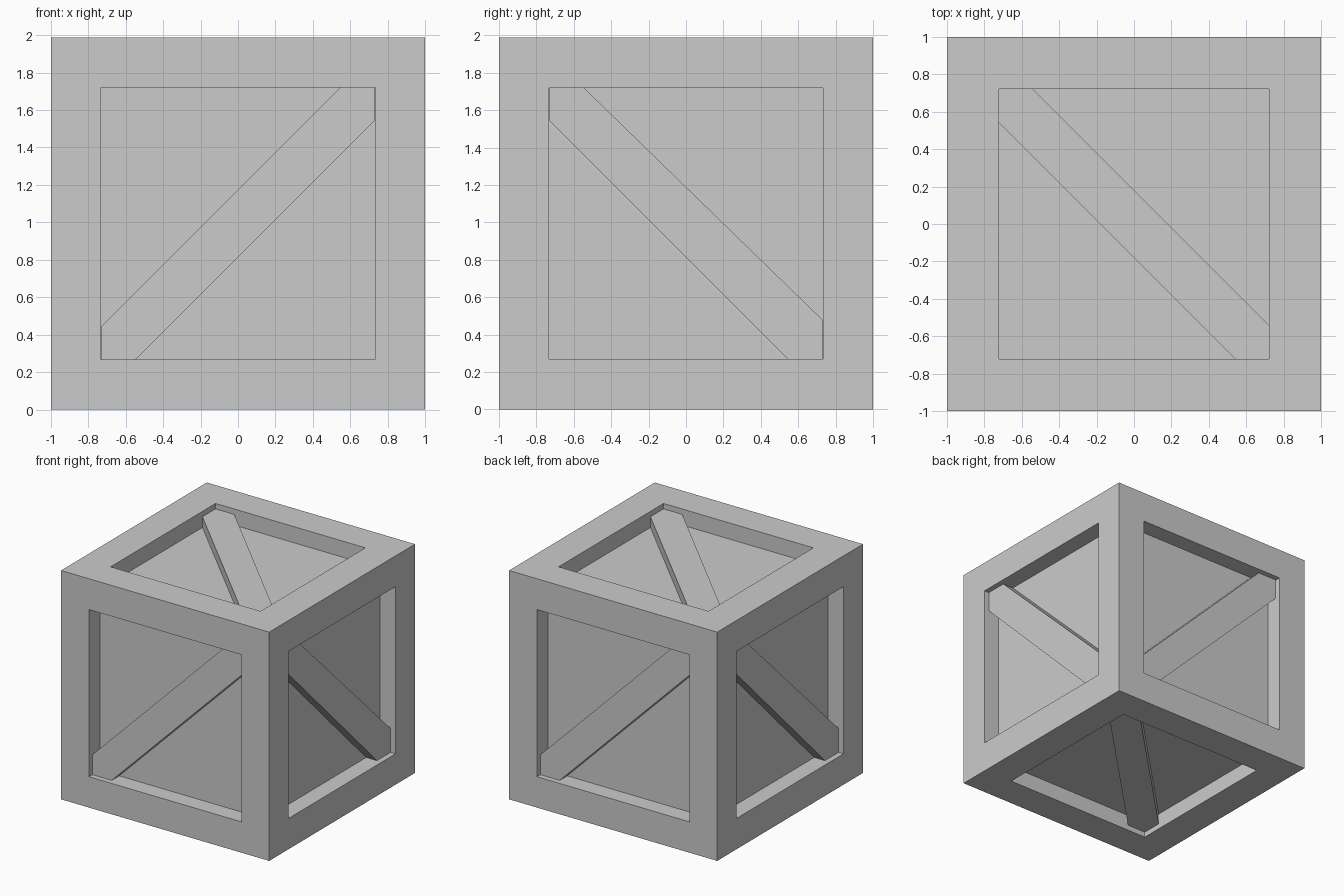
import bpy, bmesh
from mathutils import Vector, Matrix

if "Cube" in bpy.data.objects:
    bpy.data.objects.remove(bpy.data.objects["Cube"])

H = 1.987
MID = Vector((0, 0, H / 2))


def finish(bm, name):
    bmesh.ops.recalc_face_normals(bm, faces=bm.faces[:])
    mesh = bpy.data.meshes.new(name)
    bm.to_mesh(mesh)
    bm.free()
    obj = bpy.data.objects.new(name, mesh)
    bpy.context.collection.objects.link(obj)
    return obj


# Crate body: a box whose six faces are inset and sunk to leave a frame
bm = bmesh.new()
bmesh.ops.create_cube(bm, size=1, matrix=Matrix.Translation(MID) @ Matrix.Diagonal((2, 2, H, 1)))
bm.normal_update()
for face in bm.faces[:]:
    n = face.normal.copy()
    upright = abs(n.z) < 0.5
    bmesh.ops.inset_individual(bm, faces=[face], thickness=0.268 if upright else 0.28,
                               use_even_offset=True)
    panel = bmesh.ops.extrude_discrete_faces(bm, faces=[face])["faces"][0]
    bmesh.ops.translate(bm, verts=panel.verts[:], vec=-n * (0.15 if upright else 0.14))
finish(bm, "crate_body")


def brace(name, u, v, n, half, dist, rising, tip=0.18):
    """Diagonal plank lying in a recess, its ends filling two corners."""
    u, v, n = Vector(u), Vector(v), Vector(n)
    a = half - 0.18
    outline = [(-half, -half), (-a, -half), (half, half - tip), (half, half), (a, half), (-half, -a)]
    if not rising:
        outline = [(x, -y) for x, y in outline]
    bm = bmesh.new()
    base = [bm.verts.new(MID + u * x + v * y + n * (dist - 0.16)) for x, y in outline]
    face = bm.faces.new(base)
    top = bmesh.ops.extrude_face_region(bm, geom=[face], use_keep_orig=True)
    verts = [g for g in top["geom"] if isinstance(g, bmesh.types.BMVert)]
    bmesh.ops.translate(bm, verts=verts, vec=n * 0.113)
    finish(bm, name)


# Diagonal braces, opposite sides are half-turn copies
Z = (0, 0, 1)
for s, fb, rl in ((1, "front", "right"), (-1, "back", "left")):
    brace(fb + "_brace", (s, 0, 0), Z, (0, -s, 0), 0.73, 1, True)
    brace(rl + "_brace", (0, s, 0), Z, (s, 0, 0), 0.73, 1, False, tip=0.215)
brace("top_brace", (1, 0, 0), (0, 1, 0), Z, 0.72, H / 2, False)
brace("bottom_brace", (1, 0, 0), (0, 1, 0), (0, 0, -1), 0.72, H / 2, True)
